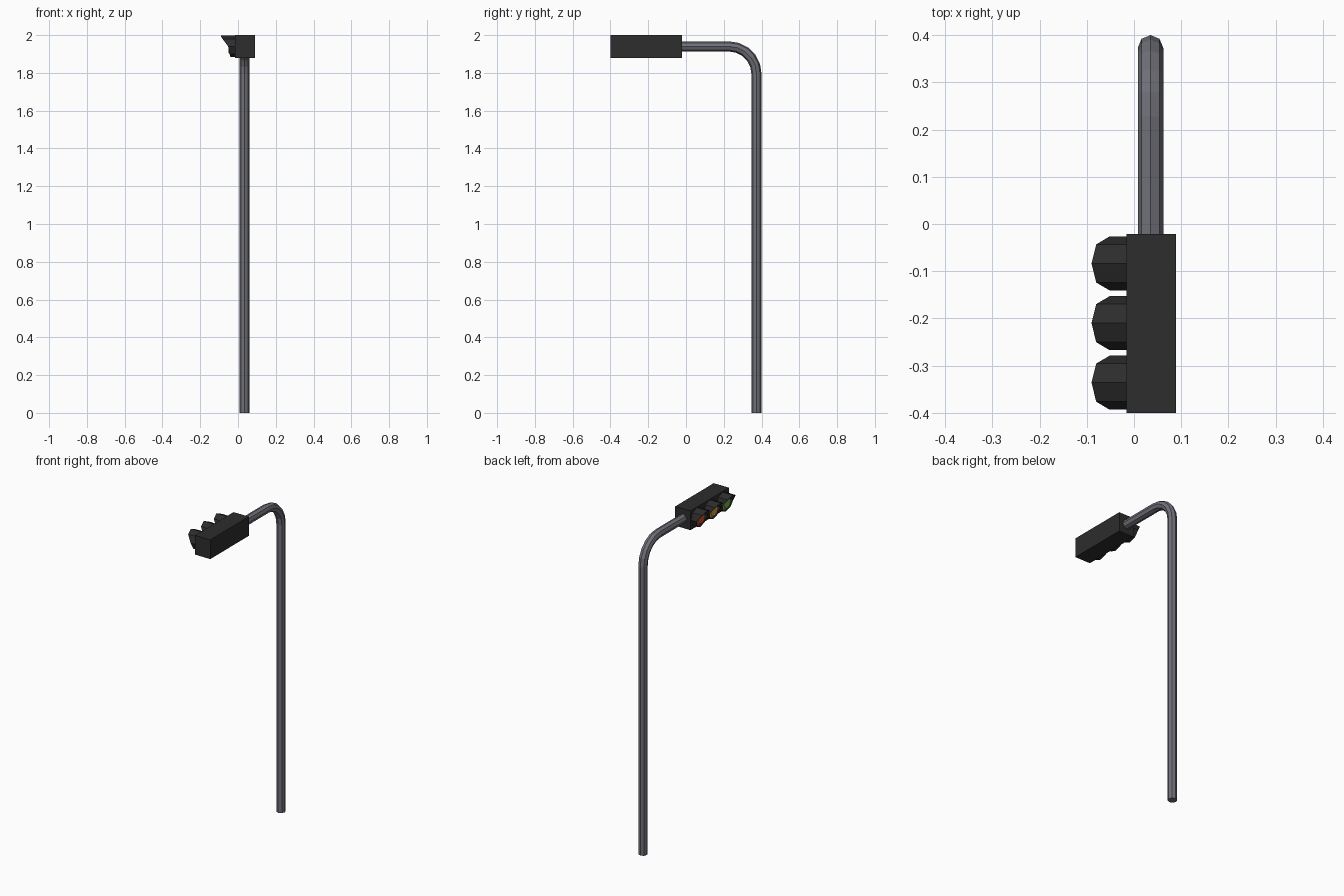
import bpy, bmesh, math
from mathutils import Vector

if "Cube" in bpy.data.objects:
    bpy.data.objects.remove(bpy.data.objects["Cube"])


def material(name, col):
    m = bpy.data.materials.new(name)
    m.diffuse_color = (*col, 1)
    m.use_nodes = True
    m.node_tree.nodes["Principled BSDF"].inputs["Base Color"].default_value = m.diffuse_color
    return m


black = material("black housing", (0.026, 0.026, 0.026))
steel = material("grey steel", (0.16, 0.16, 0.19))
lamps = [("red", material("red lamp", (0.62, 0.08, 0.03))),
         ("amber", material("amber lamp", (0.65, 0.30, 0.04))),
         ("green", material("green lamp", (0.20, 0.42, 0.06)))]


def finish(name, bm, mat):
    bmesh.ops.recalc_face_normals(bm, faces=bm.faces)
    me = bpy.data.meshes.new(name)
    bm.to_mesh(me)
    bm.free()
    me.materials.append(mat)
    ob = bpy.data.objects.new(name, me)
    bpy.context.collection.objects.link(ob)
    return ob


def bridge(bm, a, b):
    for i in range(len(a)):
        j = (i + 1) % len(a)
        bm.faces.new((a[i], a[j], b[j], b[i]))


# bent pole: octagon swept along a vertical, an arc and a horizontal
N, PX, R, BEND = 8, 0.035, 0.027, 0.145
path = [(0.373, 0.0, 0)]
for k in range(6):
    t = math.radians(18 * k)
    path.append((0.373 - BEND * (1 - math.cos(t)), 1.94 - BEND + BEND * math.sin(t), t))
path.append((-0.03, 1.94, math.pi / 2))
bm = bmesh.new()
rings = []
for y, z, t in path:
    out = Vector((0, math.cos(t), math.sin(t)))
    rings.append([bm.verts.new(Vector((PX, y, z)) + R * (
        out * math.cos(2 * math.pi * i / N) + Vector((1, 0, 0)) * math.sin(2 * math.pi * i / N)))
        for i in range(N)])
for a, b in zip(rings, rings[1:]):
    bridge(bm, a, b)
bm.faces.new(rings[0])
bm.faces.new(rings[-1])
finish("bent_pole", bm, steel)

# signal housing
bm = bmesh.new()
bmesh.ops.create_cube(bm, size=1)
for v in bm.verts:
    v.co = Vector((0.0365 + v.co.x * 0.105, -0.2105 + v.co.y * 0.379, 1.94 + v.co.z * 0.12))
finish("signal_housing", bm, black)

# hood reach at each corner, from the top round to the bottom
reach = [-0.09, -0.08, -0.052, -0.044, -0.04]


def ring(bm, cy, r, xs):
    return [bm.verts.new((xs[min(i, 8 - i)], cy + r * math.sin(math.pi * i / 4),
                          1.94 + r * math.cos(math.pi * i / 4))) for i in range(8)]


for (label, mat), cy in zip(lamps, (-0.0835, -0.21, -0.336)):
    # open hood with a thin wall
    bm = bmesh.new()
    loops = [ring(bm, cy, 0.057, [-0.014] * 5), ring(bm, cy, 0.057, reach),
             ring(bm, cy, 0.053, reach), ring(bm, cy, 0.053, [-0.014] * 5)]
    for k in range(4):
        bridge(bm, loops[k], loops[(k + 1) % 4])
    finish(label + "_hood", bm, black)
    # faceted lamp lens
    bm = bmesh.new()
    a = ring(bm, cy, 0.053, [-0.03] * 5)
    b = ring(bm, cy, 0.035, [-0.05] * 5)
    bridge(bm, a, b)
    bm.faces.new(a)
    bm.faces.new(b)
    finish(label + "_lens", bm, mat)
